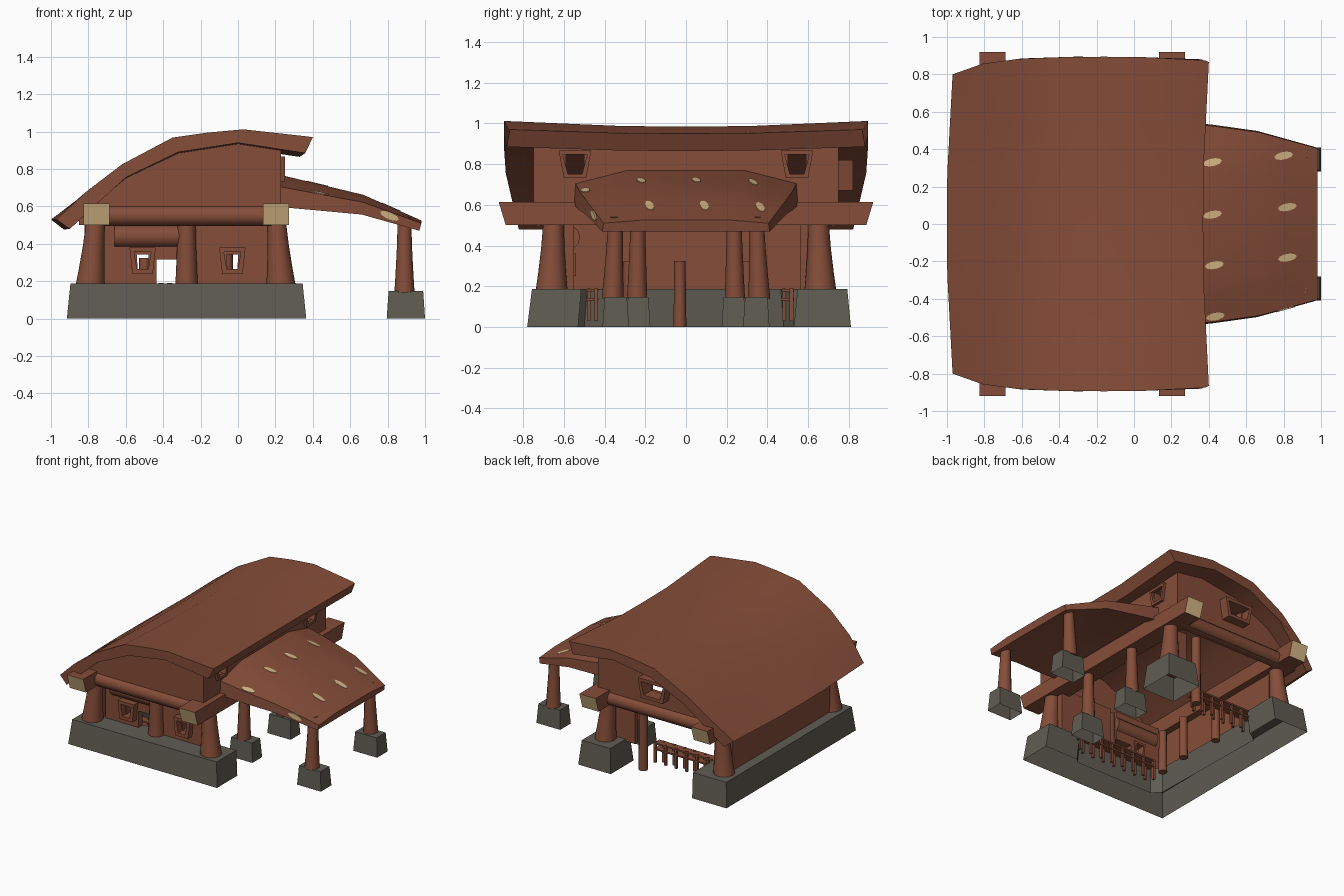
import bpy, bmesh, math
from mathutils import Vector

if "Cube" in bpy.data.objects:
    bpy.data.objects.remove(bpy.data.objects["Cube"])


def material(name, rgb):
    m = bpy.data.materials.new(name)
    m.diffuse_color = (*rgb, 1)
    m.use_nodes = True
    m.node_tree.nodes["Principled BSDF"].inputs["Base Color"].default_value = m.diffuse_color
    return m


WOOD = material("red_brown_wood", (0.235, 0.074, 0.041))
STONE = material("grey_stone", (0.116, 0.107, 0.086))
TAN = material("cut_wood_tan", (0.68, 0.475, 0.24))


def smooth(ob, angle=35):
    bpy.ops.object.select_all(action='DESELECT')
    bpy.context.view_layer.objects.active = ob
    ob.select_set(True)
    bpy.ops.object.shade_smooth_by_angle(angle=math.radians(angle))


def loft(name, rings, mat=WOOD, cyclic=False, end_mat=None, open_start=False):
    """Skin closed rings of points; cap the ends unless the rings close on themselves."""
    bm = bmesh.new()
    vs = [[bm.verts.new(p) for p in r] for r in rings]
    n = len(rings[0])
    for i in range(len(rings) - (0 if cyclic else 1)):
        a, b = vs[i], vs[(i + 1) % len(rings)]
        for j in range(n):
            k = (j + 1) % n
            bm.faces.new((a[j], a[k], b[k], b[j]))
    if not cyclic:
        caps = [bm.faces.new(r) for r in (vs[0], vs[-1])]
        for f in caps:
            f.material_index = 1 if end_mat else 0
    bmesh.ops.recalc_face_normals(bm, faces=bm.faces)
    if open_start:
        bmesh.ops.delete(bm, geom=[caps[0]], context='FACES_ONLY')
    me = bpy.data.meshes.new(name)
    bm.to_mesh(me)
    bm.free()
    me.materials.append(mat)
    if end_mat:
        me.materials.append(end_mat)
    ob = bpy.data.objects.new(name, me)
    bpy.context.collection.objects.link(ob)
    smooth(ob)
    return ob


def rect(x0, x1, y0, y1, z):
    return [(x0, y0, z), (x1, y0, z), (x1, y1, z), (x0, y1, z)]


def block(name, x0, x1, y0, y1, z0, z1, taper=0.0, mat=WOOD):
    t = taper
    return loft(name, [rect(x0, x1, y0, y1, z0), rect(x0 + t, x1 - t, y0 + t, y1 - t, z1)], mat,
                open_start=mat is STONE)


def column(name, x, y, z0, z1, r0, r1, dx=0.0, dy=0.0):
    """Flared round post; its foot is shifted by dx, dy."""
    rings = []
    for t in (0, 0.25, 0.6, 1):
        r, s = r1 + (r0 - r1) * (1 - t) ** 1.5, 1 - t
        rings.append([(x + dx * s + r * math.cos(a), y + dy * s + r * math.sin(a), z0 + (z1 - z0) * t)
                      for a in (math.tau * k / 12 for k in range(12))])
    return loft(name, rings)


def log(name, p, q, r):
    """Horizontal round log."""
    p, q = Vector(p), Vector(q)
    side = (q - p).normalized().cross(Vector((0, 0, 1)))
    return loft(name, [[c + side * r * math.cos(a) + Vector((0, 0, r * math.sin(a)))
                        for a in (math.tau * k / 12 for k in range(12))] for c in (p, q)])


def window_frame(name, c, u, n, wt, wb, h, border, depth):
    """Trapezoid frame around c, with width along u and protruding along n."""
    c, u, n = Vector(c), Vector(u), Vector(n)
    rings = []
    for su, sz in ((-1, -1), (1, -1), (1, 1), (-1, 1)):
        w = (wt if sz > 0 else wb) / 2
        out = c + u * su * w + Vector((0, 0, sz * h / 2))
        inn = c + u * su * (w - border) + Vector((0, 0, sz * (h / 2 - border)))
        rings.append([out, out + n * depth, inn + n * depth, inn])
    return loft(name, rings, cyclic=True)


def cut(ob, cutter):
    m = ob.modifiers.new("cut", 'BOOLEAN')
    m.object, m.operation, m.solver = cutter, 'DIFFERENCE', 'EXACT'
    bpy.context.view_layer.objects.active = ob
    bpy.ops.object.modifier_apply(modifier=m.name)
    bpy.data.objects.remove(cutter)
    smooth(ob, 20)


def lerp(x, pts):
    for (a, b), (c, d) in zip(pts, pts[1:]):
        if x <= c:
            return b + (d - b) * max(0, (x - a) / (c - a))
    return pts[-1][1]


# Main roof: curved thick sheet, lower in the middle
top = [(-1.0, .53), (-.81, .68), (-.62, .825), (-.35, .968), (-.16, .995), (.03, 1.012), (.38, .973), (.40, .97)]
under = [(.36, .885), (.0, .94), (-.32, .89), (-.60, .755), (-.93, .48)]
half = [(-1, .80), (-.8, .86), (-.6, .885), (-.3, .895), (.1, .893), (.37, .88), (.4, .865)]
rings = []
for t in (-1, -.67, -.34, 0, .34, .67, 1):
    e = max(0, (abs(t) - .3) / .7)
    ring = []
    for x, z in top + under:
        edge = -.03 * (1 - e) if x > .3 else (.03 * e if x < -.9 else 0)
        sag = (.02 if x > .3 else .027) * (1 - e) * min(1, (x + 1) * 2)
        ring.append((x + edge, t * lerp(x, half), z - sag))
    rings.append(ring)
loft("main_roof", rings)

# Upper storey: hollow gabled shell, open below
shell = [(-.85, .5), (-.85, .56), (-.6, .775), (-.32, .91), (0, .95), (.23, .925), (.23, .5)]
inner = [(-.79, .4), (-.79, .54), (-.58, .715), (-.31, .85), (0, .89), (.18, .87), (.18, .4)]
body = loft("upper_storey", [[(x, y, z) for x, z in shell] for y in (-.75, .75)])
cut(body, loft("hollow", [[(x, y, z) for x, z in inner] for y in (-.69, .69)]))
cut(body, block("hole", -.36, -.20, .6, .9, .69, .80))
for s in (-1, 1):
    cut(body, block("hole", .1, .3, s * .545 - .045, s * .545 + .045, .755, .845))
    window_frame("upper_side_window", (.20, s * .545, .80), (0, 1, 0), (1, 0, 0), .16, .11, .135, .02, .05)
    log("gable_sill_log", (-.72, s * .725, .55), (.18, s * .725, .55), .055)
window_frame("gable_window", (-.28, .72, .745), (1, 0, 0), (0, 1, 0), .24, .19, .15, .025, .10)

# Long beams with pale sawn ends
for x in (-.757, .203):
    beam_ends = [[(x - .07, s * .885, .50), (x + .07, s * .885, .50),
                  (x + .07, s * .92, .615), (x - .07, s * .92, .615)] for s in (-1, 1)]
    loft("long_beam", beam_ends, end_mat=TAN)

# Stone footing: front run, left run and one separate back block
outline = [(-.915, -.78), (.365, -.78), (.365, -.53), (.08, -.53), (.05, -.56), (-.62, -.56),
           (-.68, -.50), (-.70, .48), (-.62, .53), (-.62, .81), (-.915, .81)]
loft("stone_footing", [[(-.28 + (x + .28) * s, y * s, z) for x, y in outline]
                       for s, z in ((1, 0), (.97, .187))], STONE, open_start=True)
block("back_footing", .08, .36, .53, .81, 0, .187, .018, STONE)

# Main corner columns and mid columns
for y in (-.65, .65):
    s = 1 if y > 0 else -1
    column("corner_column", -.76, y, .18, .53, .078, .05, -.03, s * .01)
    column("corner_column", .205, y, .18, .53, .078, .05, .025, s * .01)
column("front_mid_column", -.275, -.61, .18, .53, .06, .048)
column("back_mid_column", -.06, .61, 0, .53, .034, .032)

# Ground floor walls
block("left_wall", -.82, -.74, -.60, .60, .18, .56)
right_panel = block("front_right_wall", -.25, .20, -.60, -.55, .18, .54)
cut(right_panel, block("hole", -.075, .015, -.7, -.5, .255, .36))
left_panel = block("front_left_wall", -.72, -.435, -.60, -.55, .18, .54)
cut(left_panel, block("hole", -.555, -.465, -.7, -.5, .255, .36))
block("front_lintel", -.44, -.30, -.60, -.55, .315, .54)
block("back_right_wall", .02, .20, .56, .60, .17, .54)
log("front_wall_log", (-.66, -.58, .44), (-.30, -.58, .44), .06)
for x in (-.51, -.03):
    window_frame("front_window", (x, -.59, .31), (1, 0, 0), (0, -1, 0), .14, .11, .14, .025, .06)
    window_frame("front_window_liner", (x, -.60, .305), (1, 0, 0), (0, 1, 0), .095, .085, .11, .016, .06)

# Slatted railings at back and front
for y, x0, x1, n in ((.50, -.64, -.10, 13), (-.46, -.55, .12, 15)):
    for z in (.13, .175):
        block("railing_bar", x0, x1, y - .03, y + .03, z, z + .012)
    for i in range(n):
        x = x0 + (x1 - x0) * i / (n - 1)
        j = .018 * (-1) ** i
        block("railing_slat", x - .009, x + .009, y + j - .009, y + j + .009, .03, .19)
for x, y in ((-.48, -.03), (-.50, .30), (-.50, -.28)):
    column("inner_post", x, y, 0, .325, .032, .028)

# Porch columns on stone feet
for s in (-1, 1):
    block("porch_footing", .795, 1.0, s * .345 - .065, s * .345 + .065, 0, .147, .01, STONE)
    column("porch_column", .89, s * .345, .14, .54, .054, .036, 0, s * .015)
    block("inner_footing", .13, .33, s * .235 - .06, s * .235 + .06, 0, .147, .01, STONE)
    column("inner_column", .22, s * .235, .14, .64, .05, .034, 0, s * .005)

# Porch roof: flat crown with drooping sides, narrowing outwards
ridge = [(.20, .775), (.67, .662), (.98, .525)]
wide = [(.20, .545), (.38, .53), (.67, .49), (.98, .405)]
droop = [(.20, .065), (.67, .04), (.98, .015)]
thick = [(.20, .11), (.67, .065), (.98, .04)]


def porch_z(x, y):
    f = max(0, abs(y) / lerp(x, wide) - .54) / .46
    return lerp(x, ridge) - lerp(x, droop) * f


cols = (-1, -.77, -.54, 0, .54, .77, 1)
rings = []
for x in (.20, .43, .67, .83, .98):
    w, t, k = lerp(x, wide), lerp(x, thick), (x - .2) / .78
    lower = [(x - .01, c * w * 1.015, porch_z(x, c * w) * (1 - k) + porch_z(x, w) * k - t)
             for c in reversed(cols)]
    rings.append([(x, c * w, porch_z(x, c * w)) for c in cols] + lower)
loft("porch_roof", rings)

# Pale worn patches on the porch roof
for x, y in ((.42, .33), (.80, .365), (.42, .05), (.82, .09), (.43, -.22), (.82, -.18), (.435, -.495)):
    rings = []
    for dz in (-.003, .003):
        ring = []
        for k in range(10):
            a = math.tau * k / 10
            px = x + .05 * math.cos(a)
            py = y + .021 * math.sin(a) + .008 * math.cos(a)
            ring.append((px, py, porch_z(px, py) + dz))
        rings.append(ring)
    loft("roof_patch", rings, TAN)
rings = []
for d in (-.002, .007):
    ring = []
    for k in range(10):
        a = math.tau * k / 10
        px = .81 + .05 * math.cos(a)
        w = lerp(px, wide)
        ring.append((px, -w - d, porch_z(px, w) - .022 + .02 * math.sin(a)))
    rings.append(ring)
loft("edge_patch", rings, TAN)
